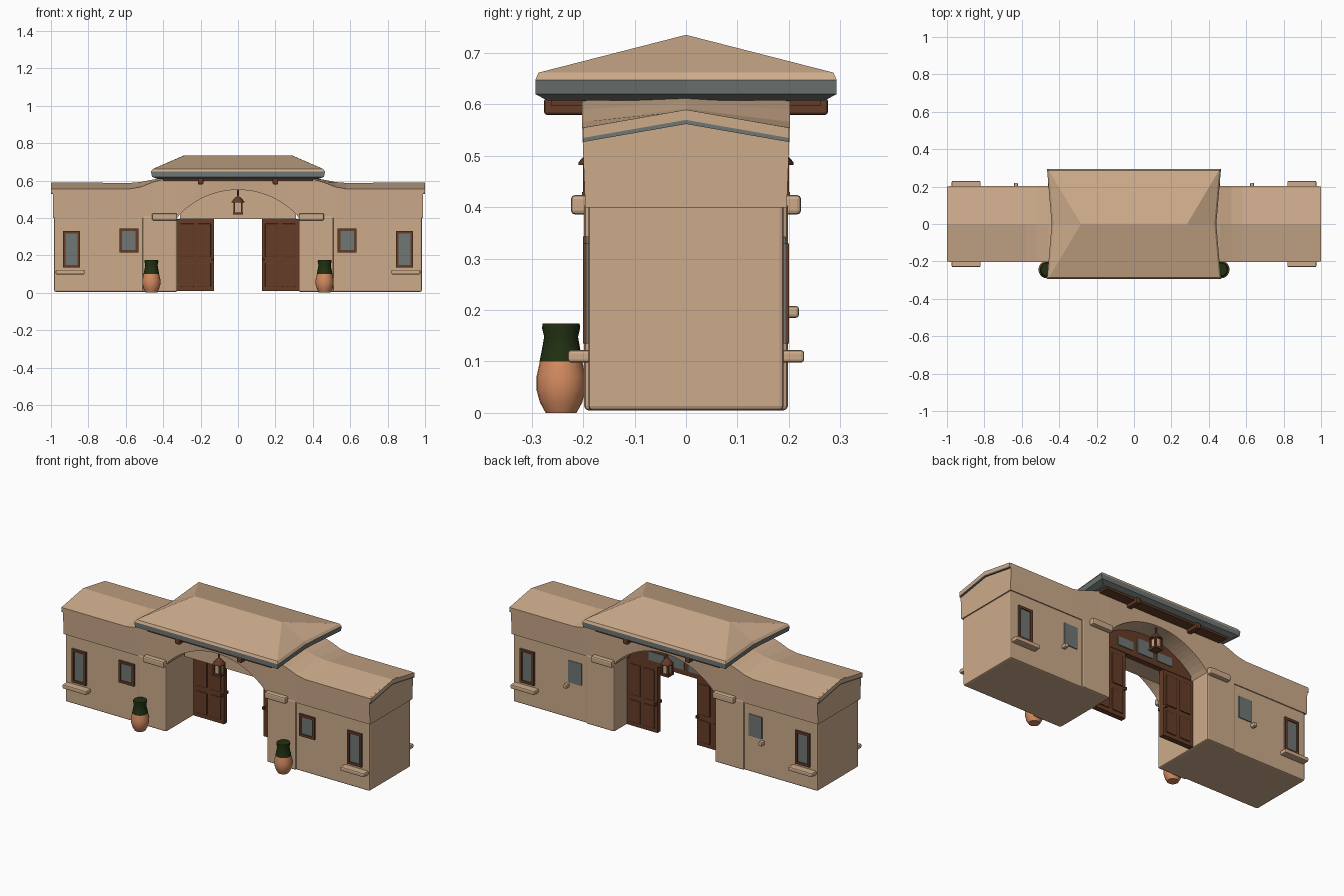
import bpy, bmesh, math

if "Cube" in bpy.data.objects:
    bpy.data.objects.remove(bpy.data.objects["Cube"])


def material(name, r, g, b):
    m = bpy.data.materials.new(name)
    m.diffuse_color = (r, g, b, 1)
    m.use_nodes = True
    m.node_tree.nodes["Principled BSDF"].inputs["Base Color"].default_value = m.diffuse_color
    return m


ADOBE = material("sand plaster", .61, .41, .26)
WOOD = material("dark wood", .13, .046, .02)
SLATE = material("slate grey", .16, .185, .175)
CLAY = material("terracotta", .66, .26, .12)
LEAF = material("dark green", .015, .03, .006)


def mesh_object(name, bm, *mats):
    bmesh.ops.recalc_face_normals(bm, faces=bm.faces)
    me = bpy.data.meshes.new(name)
    bm.to_mesh(me)
    bm.free()
    for m in mats:
        me.materials.append(m)
    ob = bpy.data.objects.new(name, me)
    bpy.context.collection.objects.link(ob)
    return ob


def box(name, x, y, z, mat, bevel=0):
    """Box from (min, max) pairs."""
    bm = bmesh.new()
    bmesh.ops.create_cube(bm, size=1)
    for v in bm.verts:
        v.co = [(a + b) / 2 + c * abs(b - a) for (a, b), c in zip((x, y, z), v.co)]
    ob = mesh_object(name, bm, mat)
    if bevel:
        mod = ob.modifiers.new("soft edges", 'BEVEL')
        mod.width, mod.segments = bevel, 2
    return ob


def loft(name, rings, *mats):
    """Skin closed rings of equal length and cap both ends."""
    bm = bmesh.new()
    vs = [[bm.verts.new(p) for p in r] for r in rings]
    n = len(vs[0])
    for a, b in zip(vs, vs[1:]):
        for i in range(n):
            j = (i + 1) % n
            bm.faces.new((a[i], a[j], b[j], b[i]))
    bm.faces.new(vs[0][::-1])
    bm.faces.new(vs[-1])
    return mesh_object(name, bm, *mats)


def lathe(name, cx, cy, profile, mat, sides=20):
    rings = [[(cx + r * math.cos(2 * math.pi * i / sides),
               cy + r * math.sin(2 * math.pi * i / sides), z) for i in range(sides)]
             for r, z in profile]
    ob = loft(name, rings, mat)
    for p in ob.data.polygons:
        p.use_smooth = len(p.vertices) == 4
    return ob


def side(s, a, b):
    """Mirror an interval by sign."""
    return (a, b) if s > 0 else (-b, -a)


def arch(x, top=.55, half=.31, rise=.13):
    r = (half * half + rise * rise) / (2 * rise)
    return top - r + math.sqrt(r * r - x * x)


# Upper wall: gabled over the wings, raised in the middle, arched underneath
half_stations = [(.99, .555, .59, .4), (.58, .555, .587, .4), (.52, .566, .592, .4),
                 (.46, .59, .604, .4), (.4, .607, .615, .4), (.325, .612, .62, .4)]
stations = [(-x, e, r, b) for x, e, r, b in half_stations]
stations += [(.31 * i / 12, .612, .62, arch(.31 * i / 12)) for i in range(-12, 13)]
stations += half_stations[::-1]
loft("upper_wall", [[(x, -.196, b), (x, -.202, e), (x, 0, r), (x, .202, e), (x, .196, b)]
                    for x, e, r, b in stations], ADOBE)

# Wall filling the arch, backed by a wooden fanlight
xs = [.31 * i / 12 for i in range(-12, 13)]


def lunette(name, y0, y1, z0, drop, mat):
    loft(name, [[(x, y0, z0), (x, y0, arch(x) - drop), (x, y1, arch(x) - drop), (x, y1, z0)]
                for x in xs], mat)


lunette("arch_infill", -.05, .05, .395, -.005, ADOBE)
lunette("fanlight_frame", .05, .085, .395, -.005, WOOD)
for i in (-1, 0, 1):
    box("fanlight_glass", (i * .13 - .05, i * .13 + .05), (.08, .09),
        (.425, .51 if i == 0 else .475), SLATE)

# Hipped roof with slate fascia and underside
def eave(hx, hy, waist, z):
    return [(-hx, -hy, z), (0, -hy, z), (hx, -hy, z), (hx - waist, 0, z),
            (hx, hy, z), (0, hy, z), (-hx, hy, z), (-hx + waist, 0, z)]


ridge = [(-.285, -.002, .735), (0, -.002, .735), (.285, -.002, .735), (.287, 0, .735),
         (.285, .002, .735), (0, .002, .735), (-.285, .002, .735), (-.287, 0, .735)]
roof = loft("roof", [eave(.43, .27, .02, .608), eave(.46, .293, .025, .62),
                     eave(.465, .293, .025, .648), eave(.455, .287, .025, .662), ridge],
            SLATE, ADOBE)
for p in roof.data.polygons:
    p.material_index = 1 if p.center.z > .65 else 0

# Wooden eave boards and rafter ends
for s in (-1, 1):
    box("eave_board", (-.4, .4), side(s, .19, .262), (.597, .612), WOOD)
    for x in (-.2, .2):
        box("rafter_end", (x - .015, x + .015), side(s, .19, .276), (.58, .612), WOOD, .005)


def window(s, f, cx, hw, z0, z1, framed=True):
    """Glass plate with an optional wooden frame; s is left/right, f is front/back."""
    x0, x1 = s * cx - hw, s * cx + hw
    t = .014
    if not framed:
        box("window_glass", (x0 + .007, x1 - .007), side(f, .186, .195), (z0, z1), SLATE, .003)
        return
    box("window_glass", (x0, x1), side(f, .186, .194), (z0, z1), SLATE)
    for bx, bz in (((x0, x0 + t), (z0, z1)), ((x1 - t, x1), (z0, z1)),
                   ((x0, x1), (z0, z0 + t)), ((x0, x1), (z1 - t, z1))):
        box("window_frame", bx, side(f, .186, .2), bz, WOOD)


for s in (-1, 1):
    # Wings, piers and end copings
    box("wing", side(s, .49, .983), (-.19, .19), (.005, .41), ADOBE, .008)
    box("pier", side(s, .325, .51), (-.198, .198), (.005, .41), ADOBE, .008)
    for nm, z, t, m in (("end_coping", 0, .02, ADOBE), ("end_trim", -.02, .008, SLATE)):
        loft(nm, [[(s * x, -.2, .555 + z - t), (s * x, -.2, .555 + z), (s * x, 0, .59 + z),
                   (s * x, .2, .555 + z), (s * x, .2, .555 + z - t), (s * x, 0, .59 + z - t)]
                  for x in (.98, 1)], m)
    for f in (-1, 1):
        box("pier_cap", side(s, .325, .46), side(f, .19, .224), (.386, .424), ADOBE, .008)
        window(s, f, .89, .046, .135, .33)
        window(s, f, .583, .05, .215, .343, framed=f < 0)
        box("window_sill", side(s, .82, .975), side(f, .18, .23), (.098, .122), ADOBE, .006)
    box("wall_knob", side(s, .62, .642), (.185, .22), (.185, .208), ADOBE, .006)

    # Open door leaf with raised panels and pull
    box("door_leaf", side(s, .127, .33), (.052, .082), (.008, .395), WOOD)
    for a, b in ((.145, .215), (.235, .305)):
        for z in ((.03, .16), (.19, .37)):
            box("door_panel", side(s, a, b), (.046, .088), z, WOOD, .004)
    box("door_pull", side(s, .13, .142), (.035, .099), (.17, .185), WOOD)

    # Potted plant
    lathe("clay_pot", s * .463, -.243, [(.03, 0), (.041, .02), (.048, .045), (.048, .07),
                                        (.041, .101)], CLAY)
    lathe("plant", s * .463, -.243, [(.042, .1), (.037, .125), (.033, .148), (.037, .165),
                                     (.036, .174)], LEAF)

# Hanging lanterns, front and back of the arch
for f in (-1, 1):
    y = f * .175
    box("lantern_core", (-.016, .016), (y - .016, y + .016), (.425, .485), ADOBE)
    box("lantern_base", (-.027, .027), (y - .027, y + .027), (.418, .43), WOOD)
    for dx in (-.02, .02):
        for dy in (-.02, .02):
            box("lantern_post", (dx - .005, dx + .005), (y + dy - .005, y + dy + .005),
                (.42, .485), WOOD)
    lathe("lantern_cap", 0, y, [(.034, .482), (.034, .488), (.012, .512), (.005, .515),
                                (.005, .552)], WOOD, 8)
